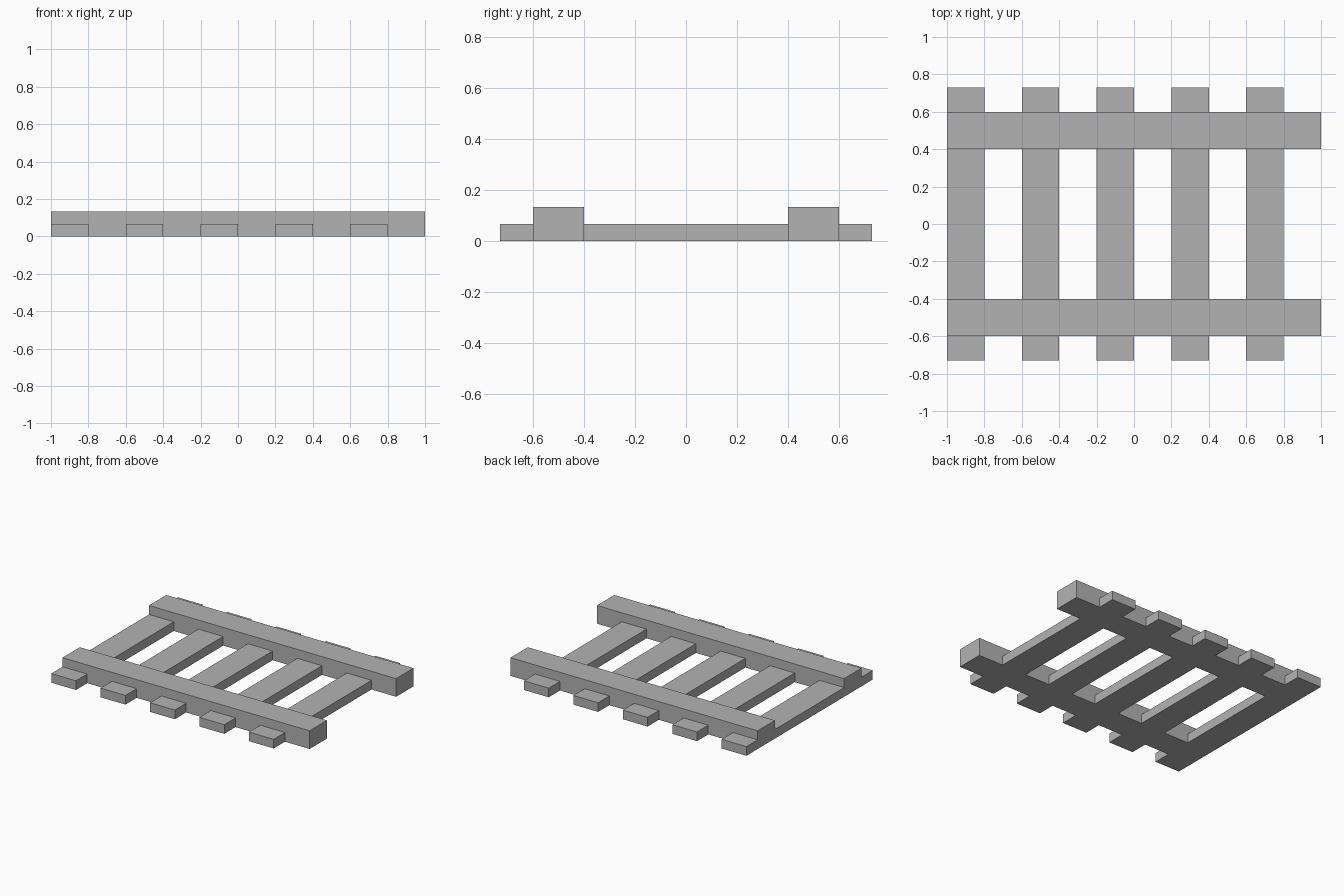
import bpy

cube = bpy.data.objects.get("Cube")
if cube:
    bpy.data.objects.remove(cube, do_unlink=True)

RAIL_Y, BEAM_WIDTH = 0.5, 0.2
RAIL_HEIGHT, SLEEPER_HEIGHT = 0.133, 0.067
SLEEPER_LENGTH = 1.46

grey = bpy.data.materials.new("plain_grey")
grey.use_nodes = True
grey.diffuse_color = (0.45, 0.45, 0.45, 1)
grey.node_tree.nodes["Principled BSDF"].inputs["Base Color"].default_value = grey.diffuse_color


def beam(name, x, y, length_x, length_y, height):
    """Square-edged beam resting on the ground."""
    bpy.ops.mesh.primitive_cube_add(size=1, location=(x, y, height / 2))
    obj = bpy.context.object
    obj.name = name
    obj.scale = (length_x, length_y, height)
    bpy.ops.object.transform_apply(location=True, rotation=False, scale=True)
    obj.data.materials.append(grey)
    return obj


# Two long rails
rails = [beam(name, 0, y, 2, BEAM_WIDTH, RAIL_HEIGHT)
         for name, y in (("front_rail", -RAIL_Y), ("back_rail", RAIL_Y))]

# Five evenly spaced sleepers, the first flush with the rail ends
sleepers = [beam(f"sleeper_{i + 1}", -0.9 + 0.4 * i, 0,
                 BEAM_WIDTH, SLEEPER_LENGTH, SLEEPER_HEIGHT) for i in range(5)]

# Weld the beams into one clean solid
track = rails[0]
for part in rails[1:] + sleepers:
    weld = track.modifiers.new("weld_" + part.name, "BOOLEAN")
    weld.operation = "UNION"
    weld.solver = "EXACT"
    weld.object = part
    bpy.context.view_layer.objects.active = track
    bpy.ops.object.modifier_apply(modifier=weld.name)
    bpy.data.objects.remove(part, do_unlink=True)
track.name = "track_section"
